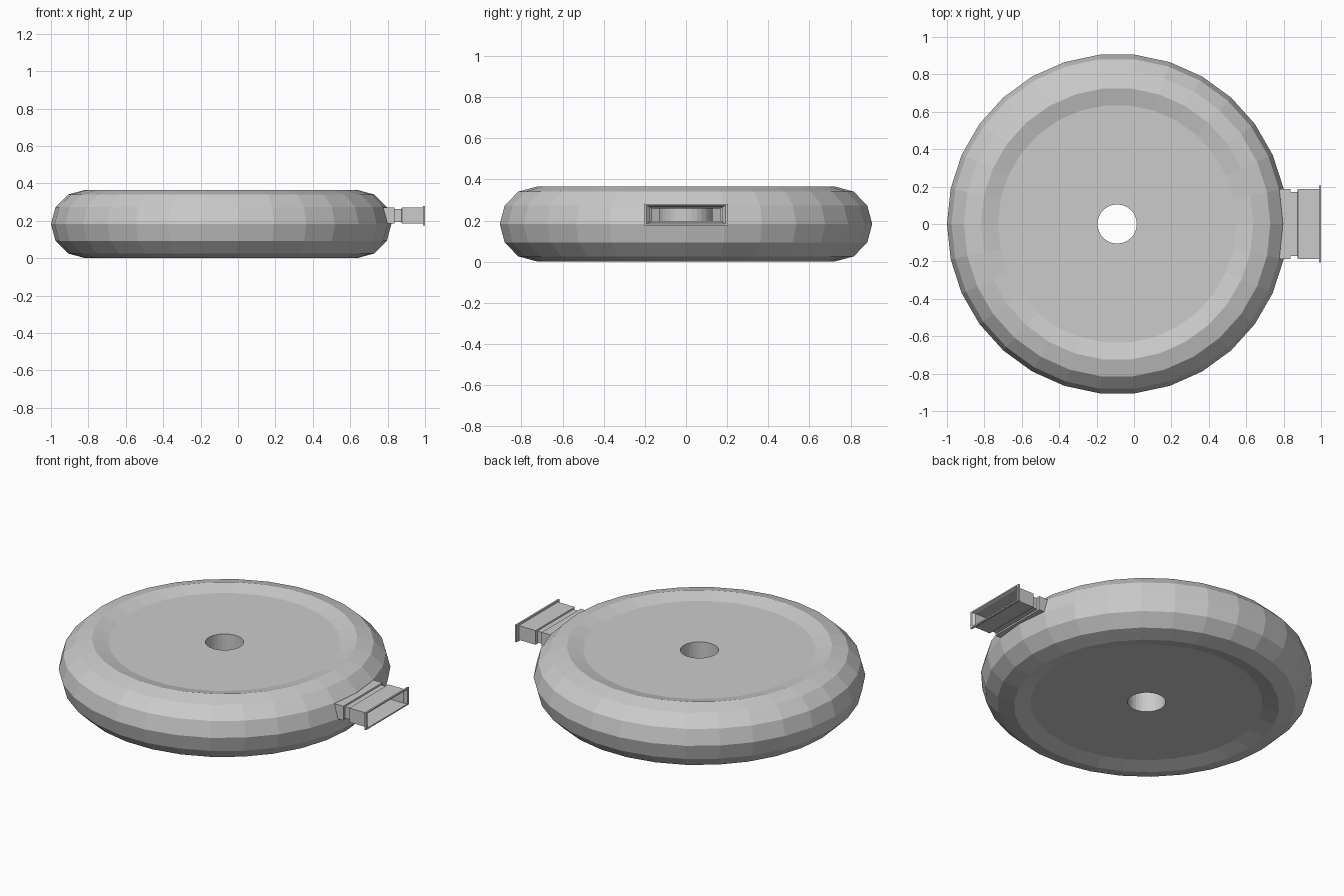
import bpy, bmesh
from math import sin, cos, radians, pi
from mathutils import Vector

if "Cube" in bpy.data.objects:
    bpy.data.objects.remove(bpy.data.objects["Cube"])

CX, CZ = -0.09, 0.183      # disc centre
MAJOR, SIDES = 0.728, 30


def make_object(name, bm):
    mesh = bpy.data.meshes.new(name)
    bm.to_mesh(mesh)
    bm.free()
    obj = bpy.data.objects.new(name, mesh)
    bpy.context.collection.objects.link(obj)
    return obj


def bridge(bm, rings):
    """Join a closed cycle of equal-sized closed rings with quads."""
    faces = []
    for i, a in enumerate(rings):
        b = rings[(i + 1) % len(rings)]
        n = len(a)
        for j in range(n):
            k = (j + 1) % n
            faces.append(bm.faces.new((a[j], a[k], b[k], b[j])))
    bmesh.ops.recalc_face_normals(bm, faces=faces)
    return faces


def lathe(bm, minor, hub):
    """Ring-shaped shell: rounded outer rim, flat plates, central tube."""
    prof = [(MAJOR + minor * cos(radians(a)), minor * sin(radians(a)))
            for a in range(120, -121, -30)]
    prof = [(hub, prof[0][1])] + prof + [(hub, prof[-1][1])]
    rings = []
    for r, z in prof:
        rings.append([bm.verts.new((CX + r * cos(2 * pi * i / SIDES),
                                    r * sin(2 * pi * i / SIDES), CZ + z))
                      for i in range(SIDES)])
    return bridge(bm, rings)


# Hollow disc-shaped case with a centre hole
bm = bmesh.new()
lathe(bm, 0.182, 0.105)
cavity = lathe(bm, 0.160, 0.13)
bmesh.ops.reverse_faces(bm, faces=cavity)
case = make_object("round_case", bm)

# Slot through the rim behind the nozzle
NZ = 0.228
bm = bmesh.new()
bmesh.ops.create_cube(bm, size=1)
bmesh.ops.scale(bm, vec=Vector((0.4, 0.34, 0.074)), verts=bm.verts)
bmesh.ops.translate(bm, vec=Vector((0.75, 0, NZ)), verts=bm.verts)
cutter = make_object("slot_cutter", bm)
cutter.hide_render = True
mod = case.modifiers.new("slot", 'BOOLEAN')
mod.operation = 'DIFFERENCE'
mod.solver = 'EXACT'
mod.object = cutter
bpy.context.view_layer.objects.active = case
bpy.ops.object.modifier_apply(modifier=mod.name)
bpy.data.objects.remove(cutter)

# Rectangular nozzle: outer steps, rim, then the inner wall (x, half y, half z)
steps = [(0.76, 0.187, 0.043), (0.836, 0.187, 0.043),
         (0.838, 0.172, 0.035), (0.874, 0.172, 0.035),
         (0.876, 0.187, 0.043), (0.988, 0.187, 0.043),
         (0.990, 0.205, 0.052), (1.0, 0.205, 0.052),
         (1.0, 0.192, 0.044), (0.985, 0.178, 0.038),
         (0.88, 0.178, 0.038), (0.87, 0.165, 0.030), (0.76, 0.165, 0.030)]
bm = bmesh.new()
rings = [[bm.verts.new((x, sy * hy, NZ + sz * hz))
          for sy, sz in ((-1, -1), (1, -1), (1, 1), (-1, 1))]
         for x, hy, hz in steps]
bridge(bm, rings)
make_object("nozzle", bm)
